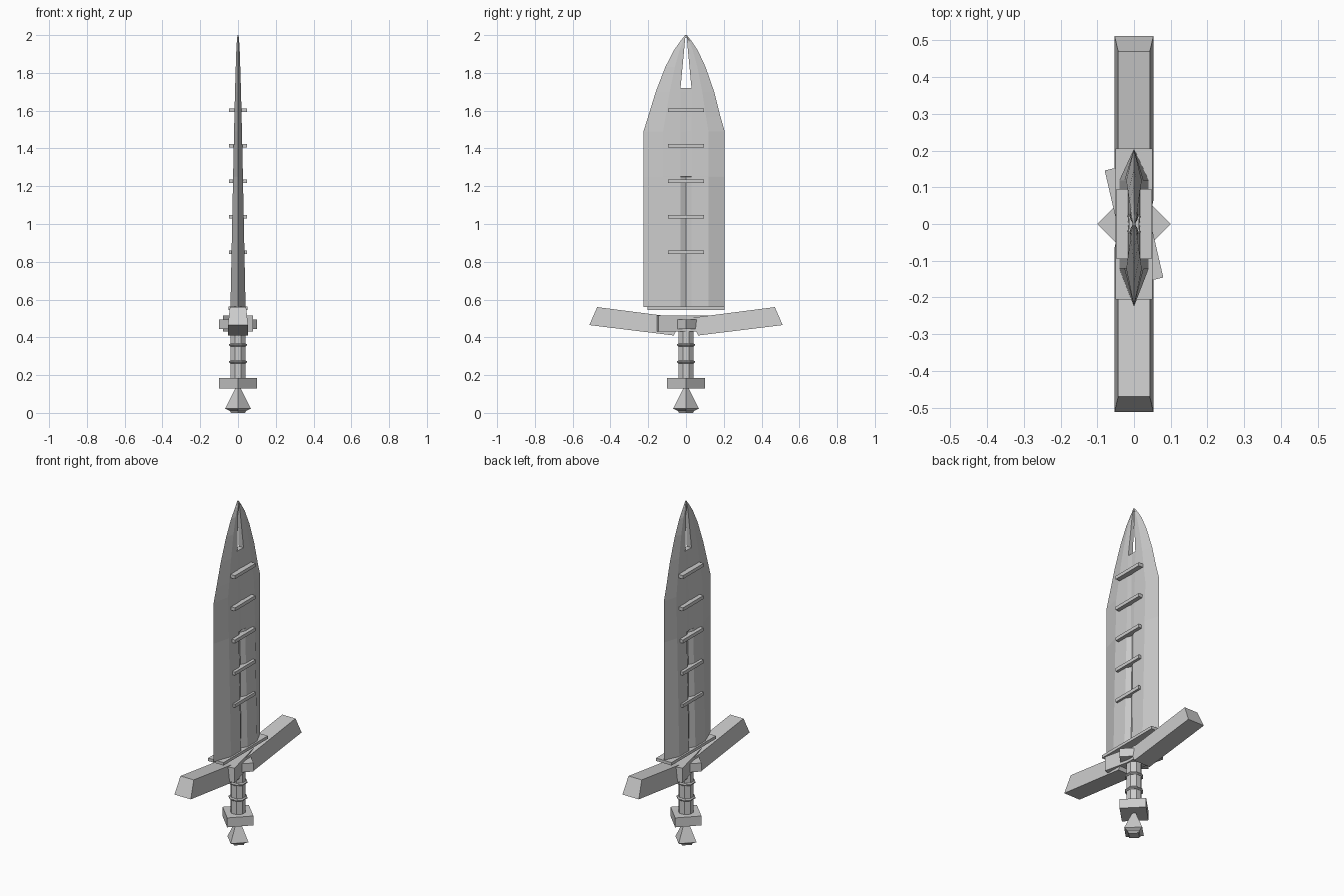
import bpy, bmesh, math
from mathutils import Matrix

if "Cube" in bpy.data.objects:
    bpy.data.objects.remove(bpy.data.objects["Cube"])

grey = bpy.data.materials.new("steel grey")
grey.diffuse_color = (0.6, 0.6, 0.6, 1)
grey.use_nodes = True
grey.node_tree.nodes["Principled BSDF"].inputs["Base Color"].default_value = grey.diffuse_color


def loft(name, rings):
    """Skin a stack of equal-length rings and cap both ends."""
    bm = bmesh.new()
    vs = [[bm.verts.new(p) for p in r] for r in rings]
    n = len(rings[0])
    for a, b in zip(vs, vs[1:]):
        for i in range(n):
            j = (i + 1) % n
            bm.faces.new((a[i], a[j], b[j], b[i]))
    bm.faces.new(vs[0][::-1])
    bm.faces.new(vs[-1])
    bmesh.ops.recalc_face_normals(bm, faces=bm.faces)
    me = bpy.data.meshes.new(name)
    bm.to_mesh(me)
    bm.free()
    ob = bpy.data.objects.new(name, me)
    me.materials.append(grey)
    bpy.context.collection.objects.link(ob)
    return ob


def box(name, hx, hy, z0, z1, turn=0):
    rot = Matrix.Rotation(math.radians(turn), 3, 'Z')
    corners = [(-hx, -hy), (hx, -hy), (hx, hy), (-hx, hy)]
    ob = loft(name, [[(x, y, z) for x, y in corners] for z in (z0, z1)])
    ob.data.transform(rot.to_4x4())
    return ob


def turned(name, profile, sides, start=0.0):
    """Low-poly turned part from (radius, z) pairs."""
    angles = [start + 2 * math.pi * i / sides for i in range(sides)]
    return loft(name, [[(r * math.cos(a), r * math.sin(a), z) for a in angles]
                       for r, z in profile])


# Blade: z, right edge, left edge, half thickness, groove depth factor
rows = [(0.56, .205, .225, .040, .5), (1.25, .205, .225, .026, .5),
        (1.252, .205, .225, .026, .85), (1.49, .205, .225, .021, .85),
        (1.57, .182, .200, .019, .85), (1.70, .149, .160, .016, .85),
        (1.83, .104, .110, .012, .85), (1.92, .062, .064, .009, .85),
        (1.97, .028, .028, .006, .85), (2.0, .004, .004, .003, .85)]
rings = []
for z, yr, yl, t, d in rows:
    g = min(.03, .3 * yr)
    side = [(t, .58 * yr), (t, g), (t * d, 0), (t, -g), (t, -.54 * yl)]
    ring = [(0, yr)] + side + [(0, -yl)] + [(-x, y) for x, y in side[::-1]]
    rings.append([(x, y, z) for x, y in ring])
blade = loft("blade", rings)

# Tapered slot through the blade tip
slot = loft("slot_cutter", [[(-.1, -h, z), (.1, -h, z), (.1, h, z), (-.1, h, z)]
                            for h, z in ((.029, 1.72), (.004, 1.985))])
slot.hide_render = True
mod = blade.modifiers.new("slot", 'BOOLEAN')
mod.operation = 'DIFFERENCE'
mod.solver = 'EXACT'
mod.object = slot
bpy.context.view_layer.objects.active = blade
bpy.ops.object.modifier_apply(modifier=mod.name)
bpy.data.objects.remove(slot)

# Cross bars on the blade
for i in range(5):
    z = .85 + i * .188
    box(f"blade_bar_{i + 1}", .047, .095, z - .01, z + .01)

# Plate under the blade
box("blade_plate", .05, .205, .545, .562)

# Guard arms rising outwards, narrower on top
for s, side in ((1, "right"), (-1, "left")):
    def section(y0, z0, y1, z1):
        return [(-.053, s * y0, z0), (.053, s * y0, z0),
                (.043, s * y1, z1), (-.043, s * y1, z1)]
    loft(f"guard_arm_{side}", [section(.065, .41, .02, .502),
                               section(.512, .465, .47, .56)])

# Guard centre: core, skewed block and diamond block
box("guard_core", .045, .06, .43, .508)
box("guard_skewed_block", .045, .16, .43, .515, 13)
box("guard_diamond", .0707, .0707, .445, .495, 45)

# Grip with two rings
turned("grip", [(.042, .18), (.042, .44)], 8, math.pi / 8)
for i, z in enumerate((.27, .36)):
    turned(f"grip_ring_{i + 1}", [(.044, z - .008), (.051, z - .003),
                                  (.051, z + .003), (.044, z + .008)], 8, math.pi / 8)

# Collar and flared pommel
box("collar", .0707, .0707, .13, .185, 45)
turned("pommel", [(.038, 0), (.042, .01), (.068, .022), (.012, .135)], 4)
